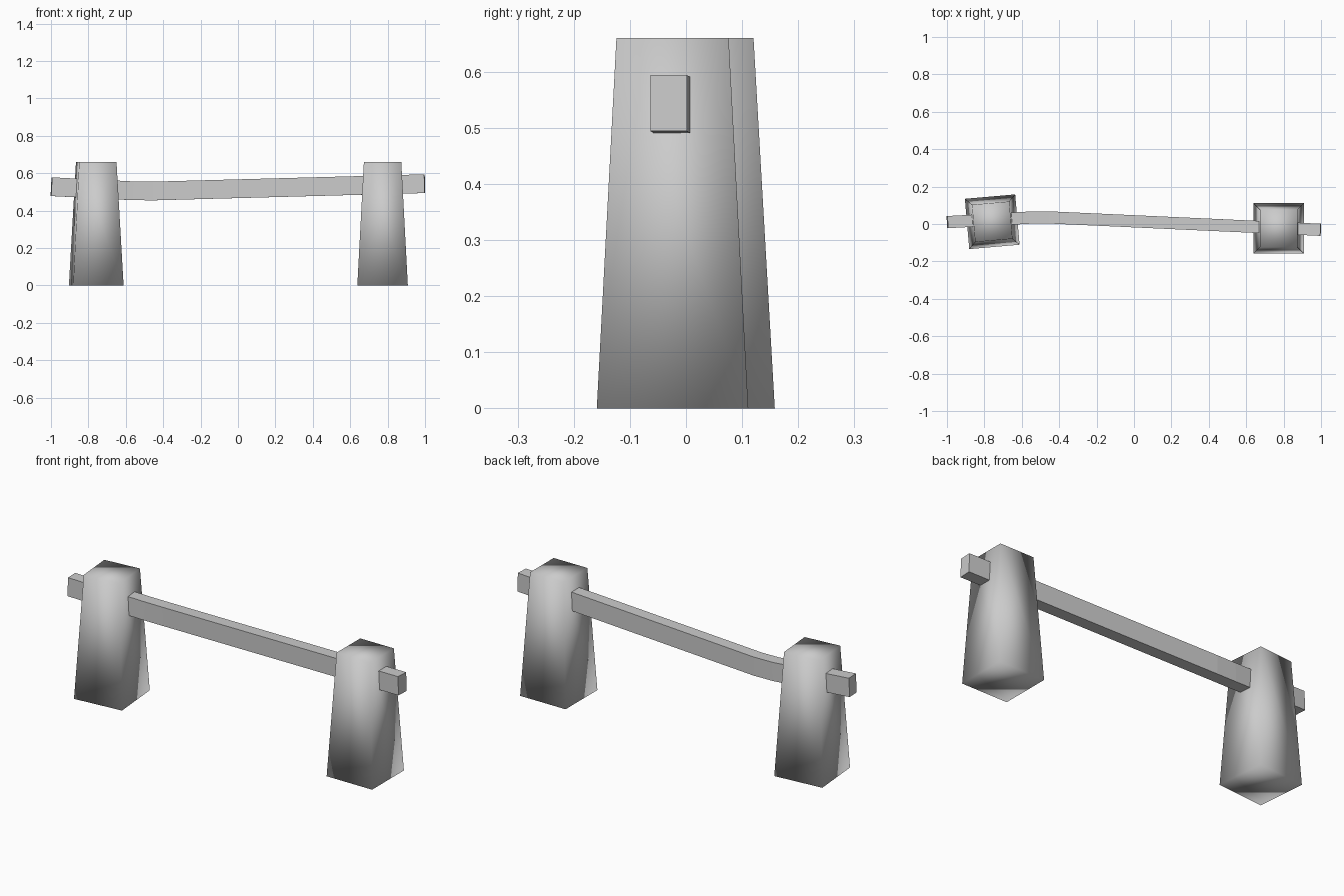
import bpy, bmesh, math
from mathutils import Vector

cube = bpy.data.objects.get("Cube")
if cube:
    bpy.data.objects.remove(cube, do_unlink=True)

# One grey for the whole fence section
grey = bpy.data.materials.new("plain_grey")
grey.use_nodes = True
colour = (0.6, 0.6, 0.6, 1)
grey.diffuse_color = colour
grey.node_tree.nodes["Principled BSDF"].inputs["Base Color"].default_value = colour


def add_object(name, bm):
    bmesh.ops.recalc_face_normals(bm, faces=bm.faces[:])
    mesh = bpy.data.meshes.new(name)
    bm.to_mesh(mesh)
    bm.free()
    mesh.materials.append(grey)
    obj = bpy.data.objects.new(name, mesh)
    bpy.context.collection.objects.link(obj)
    return obj


def add_post(name, x, y, turn):
    """Tapered square post with soft shading all over."""
    height, bottom, top = 0.66, 0.135, 0.1
    bm = bmesh.new()
    bmesh.ops.create_cone(bm, cap_ends=True, segments=4, depth=height,
                          radius1=bottom * math.sqrt(2), radius2=top * math.sqrt(2))
    for face in bm.faces:
        face.smooth = True
    post = add_object(name, bm)
    post.location = (x, y, height / 2)
    post.rotation_euler.z = math.radians(45 + turn)


def add_rail(name, path, width, height):
    """Rectangular beam swept along a bent path."""
    bm = bmesh.new()
    rings = []
    for i, point in enumerate(path):
        ahead = Vector(path[min(i + 1, len(path) - 1)])
        behind = Vector(path[max(i - 1, 0)])
        along = (ahead - behind).normalized()
        side = Vector((0, 0, 1)).cross(along).normalized() * width / 2
        up = along.cross(side).normalized() * height / 2
        centre = Vector(point)
        rings.append([bm.verts.new(centre + side * s + up * u)
                      for s, u in ((-1, -1), (1, -1), (1, 1), (-1, 1))])
    for a, b in zip(rings, rings[1:]):
        for k in range(4):
            n = (k + 1) % 4
            bm.faces.new((a[k], a[n], b[n], b[k]))
    bm.faces.new(rings[0])
    bm.faces.new(rings[-1])
    return add_object(name, bm)


# Two posts, the right one slightly twisted
add_post("left_post", 0.773, -0.024, 0)
add_post("right_post", -0.758, 0.012, 5)

# Sagging rail through both posts
add_rail("rail",
         [(-0.998, 0.01, 0.528), (-0.56, 0.034, 0.506),
          (-0.45, 0.035, 0.505), (0.998, -0.031, 0.544)],
         0.065, 0.1)
